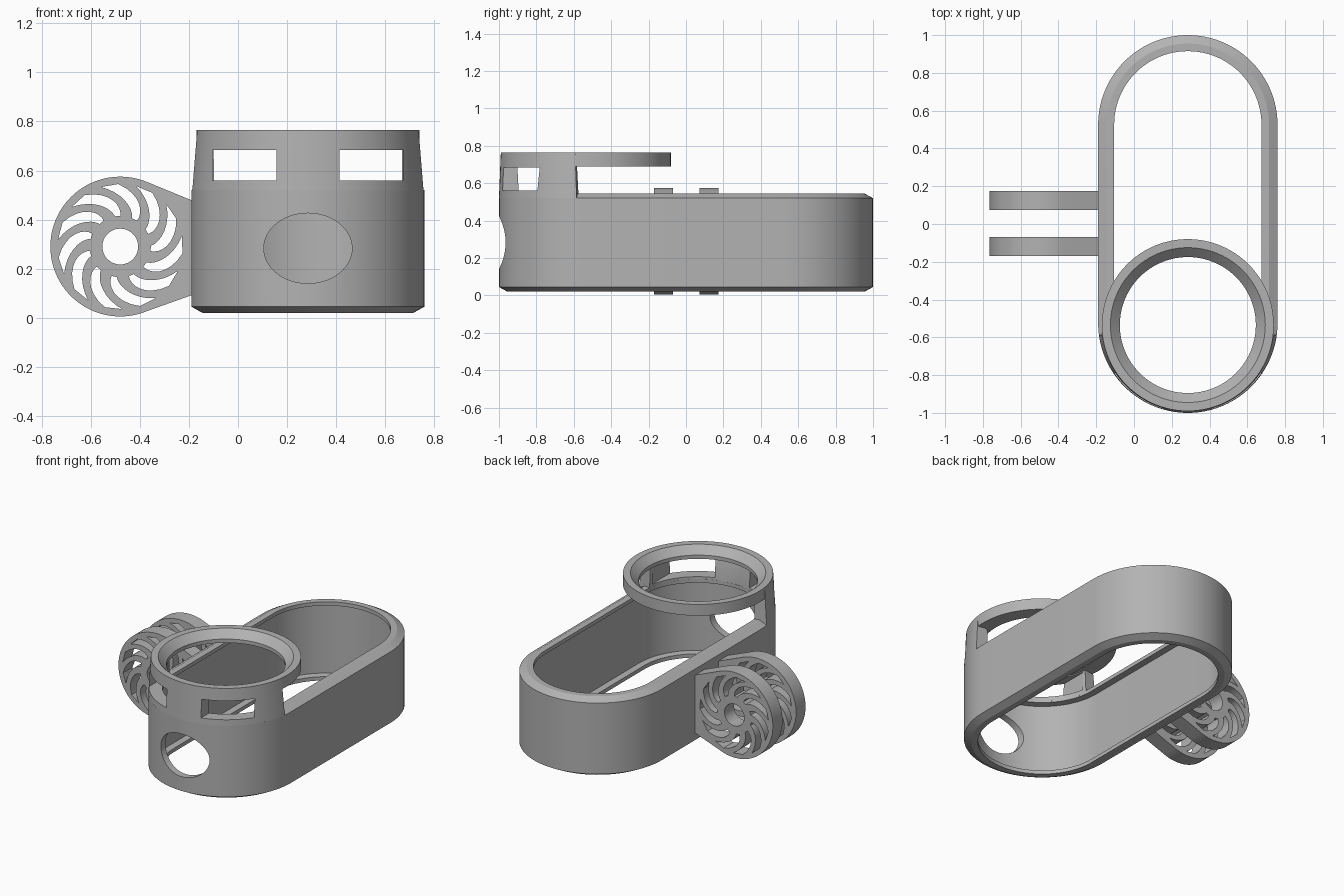
import bpy, bmesh, math
from mathutils import Vector

if "Cube" in bpy.data.objects:
    bpy.data.objects.remove(bpy.data.objects["Cube"])

grey = bpy.data.materials.new("plain grey")
grey.use_nodes = True
COLOUR = (0.45, 0.45, 0.45, 1)
grey.diffuse_color = COLOUR
grey.node_tree.nodes["Principled BSDF"].inputs["Base Color"].default_value = COLOUR

CX, END_Y = 0.285, 0.525      # body centre line and end-arc centres
RING_Y = -0.535


def finish(name, bm):
    bmesh.ops.recalc_face_normals(bm, faces=bm.faces[:])
    mesh = bpy.data.meshes.new(name)
    bm.to_mesh(mesh)
    bm.free()
    mesh.materials.append(grey)
    ob = bpy.data.objects.new(name, mesh)
    bpy.context.scene.collection.objects.link(ob)
    return ob


def shade(ob):
    bpy.ops.object.select_all(action="DESELECT")
    ob.select_set(True)
    bpy.context.view_layer.objects.active = ob
    bpy.ops.object.shade_smooth_by_angle(angle=math.radians(25))


def cut(ob, cutters):
    """Subtract the cutters, bake the result and remove them."""
    for c in cutters:
        c.hide_render = True
        mod = ob.modifiers.new("cut", "BOOLEAN")
        mod.operation, mod.solver, mod.object = "DIFFERENCE", "EXACT", c
    deps = bpy.context.evaluated_depsgraph_get()
    ob.data = bpy.data.meshes.new_from_object(ob.evaluated_get(deps))
    ob.modifiers.clear()
    for c in cutters:
        bpy.data.objects.remove(c)


def stitch(name, loops, closed=True):
    """Skin a closed cross-section carried along a path of stations."""
    bm = bmesh.new()
    rows = [[bm.verts.new(p) for p in loop] for loop in loops]
    pairs = list(zip(rows, rows[1:] + rows[:1])) if closed else list(zip(rows, rows[1:]))
    n = len(rows[0])
    for a, b in pairs:
        for i in range(n):
            j = (i + 1) % n
            bm.faces.new((a[i], a[j], b[j], b[i]))
    if not closed:
        bm.faces.new(rows[0])
        bm.faces.new(rows[-1])
    return finish(name, bm)


def prism(name, outline, y0, y1):
    """Extrude an x-z outline along y."""
    bm = bmesh.new()
    face = bm.faces.new([bm.verts.new((x, y0, z)) for x, z in outline])
    new = bmesh.ops.extrude_face_region(bm, geom=[face])["geom"]
    moved = [v for v in new if isinstance(v, bmesh.types.BMVert)]
    bmesh.ops.translate(bm, verts=moved, vec=(0, y1 - y0, 0))
    return finish(name, bm)


def ellipse(x, z, rx, rz, n=64):
    return [(x + rx * math.cos(k * math.tau / n), z + rz * math.sin(k * math.tau / n))
            for k in range(n)]


# Body: a lipped, chamfered wall swept round a stadium
WALL = [(0.475, 0.045), (0.475, 0.52), (0.43, 0.545), (0.39, 0.545), (0.39, 0.52),
        (0.43, 0.515), (0.43, 0.05), (0.39, 0.045), (0.39, 0.02), (0.43, 0.02)]
stations = []
for side in (1, -1):
    for k in range(49):
        a = math.pi * k / 48 + (0 if side > 0 else math.pi)
        stations.append((a, side * END_Y))
body = stitch("body_shell", [[(CX + r * math.cos(a), cy + r * math.sin(a), z)
                              for r, z in WALL] for a, cy in stations])
cut(body, [prism("porthole_cutter", ellipse(CX, 0.283, 0.18, 0.143), -1.2, -0.6)])
shade(body)

# Raised front wall, tapering up to the ring
start = math.pi + math.asin(0.06 / 0.475)
sweep = math.tau + math.pi - 2 * start
HOOD = [(0.475, 0.52, -END_Y), (0.455, 0.765, RING_Y), (0.41, 0.765, RING_Y),
        (0.39, 0.72, RING_Y), (0.39, 0.53, -END_Y)]
hood = stitch("front_wall", [[(CX + r * math.cos(a), cy + r * math.sin(a), z)
                              for r, z, cy in HOOD]
                             for a in (start + sweep * k / 56 for k in range(57))], False)
windows = []
for s in (-1, 1):
    xs = (CX + s * 0.128, CX + s * 0.388)
    windows.append(prism("window_cutter", [(xs[0], 0.56), (xs[1], 0.56),
                                           (xs[1], 0.683), (xs[0], 0.683)], -1.2, -0.6))
cut(hood, windows)
shade(hood)

# Top ring with a countersunk opening
RING = [(0.455, 0.69), (0.455, 0.765), (0.41, 0.765), (0.36, 0.715), (0.36, 0.69)]
ring = stitch("top_ring", [[(CX + r * math.cos(a), RING_Y + r * math.sin(a), z)
                            for r, z in RING]
                           for a in (math.tau * k / 96 for k in range(96))])
shade(ring)

# Pair of side discs with swirling vents
WX, WZ, WR = -0.48, 0.29, 0.285
VENTS = 11


def polar(r, degrees):
    a = math.radians(degrees)
    return (WX + r * math.cos(a), WZ + r * math.sin(a))


def vent(turn):
    """Curved blade slot, widening and sweeping back toward the rim."""
    lead, trail = [], []
    for k in range(9):
        t = k / 8
        r = 0.125 + 0.13 * t
        mid = turn + 38 * t ** 1.5
        half = 3 + 6.5 * math.sin(math.pi * min(t * 0.62 + 0.1, 1))
        lead.append(polar(r, mid + half))
        trail.append(polar(r, mid - half))
    return lead + trail[::-1]


def side_disc(name, y0, y1):
    outline = [polar(WR, 67 + (293 - 67) * k / 60) for k in range(61)]
    outline += [(-0.18, 0.095), (-0.18, 0.475)]
    disc = prism(name, outline, y0, y1)
    holes = [prism("hub_cutter", ellipse(WX, WZ, 0.073, 0.073, 48), y0 - 0.1, y1 + 0.1)]
    for k in range(VENTS):
        holes.append(prism("vent_cutter", vent(62 + 360 * k / VENTS), y0 - 0.1, y1 + 0.1))
    cut(disc, holes)
    shade(disc)


side_disc("front_side_disc", -0.17, -0.07)
side_disc("rear_side_disc", 0.073, 0.175)
